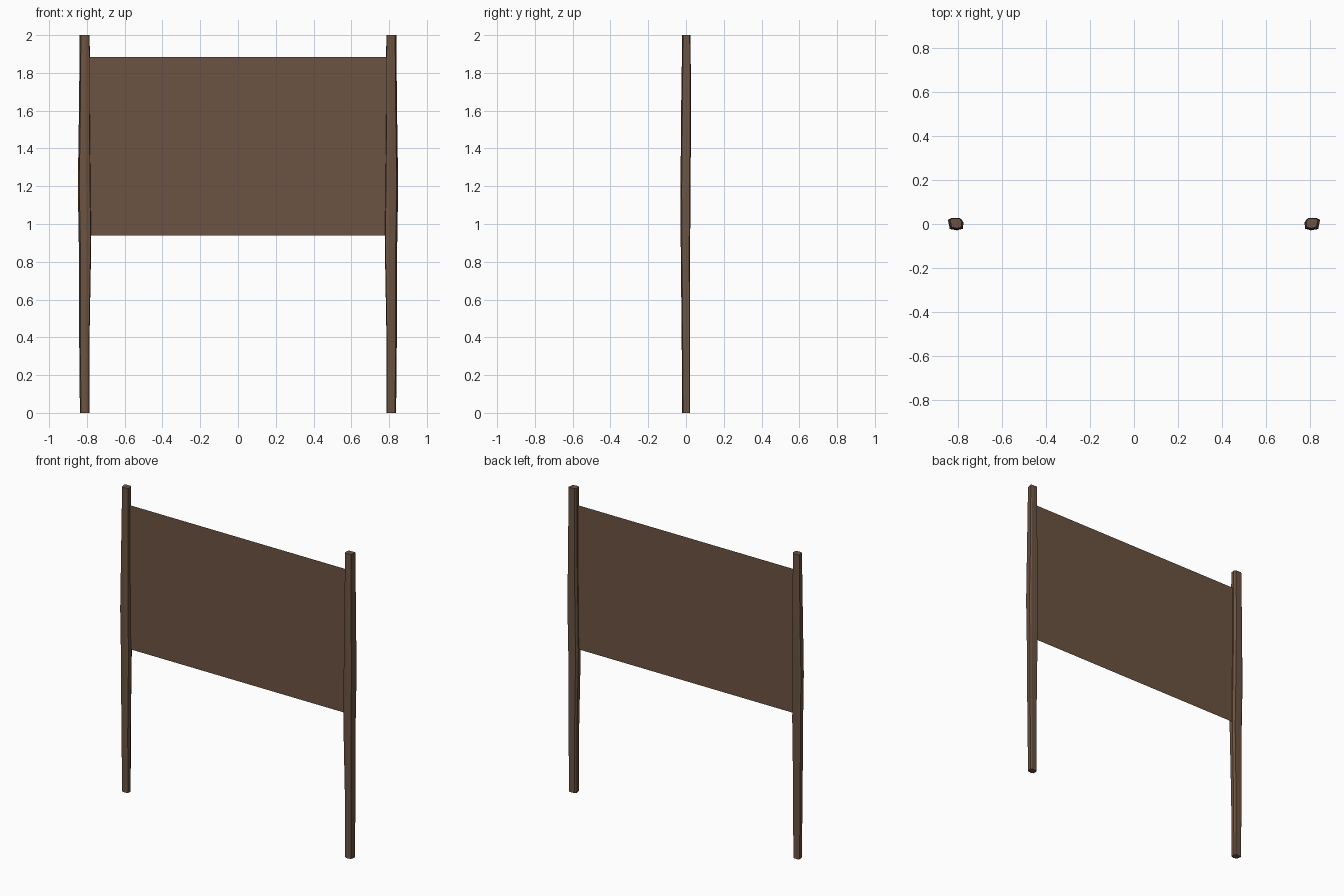
import bpy, bmesh

if "Cube" in bpy.data.objects:
    bpy.data.objects.remove(bpy.data.objects["Cube"])

wood = bpy.data.materials.new("brown_wood")
wood.diffuse_color = (0.150, 0.088, 0.054, 1)
wood.use_nodes = True
wood.node_tree.nodes["Principled BSDF"].inputs["Base Color"].default_value = wood.diffuse_color


def make(name, bm):
    bmesh.ops.recalc_face_normals(bm, faces=bm.faces)
    me = bpy.data.meshes.new(name)
    bm.to_mesh(me)
    bm.free()
    me.materials.append(wood)
    ob = bpy.data.objects.new(name, me)
    bpy.context.collection.objects.link(ob)
    return ob


# Unit cross-section of a roughly hewn post (u: outer to inner, v: front to back)
SECTION = [(0.0, 0.9), (0.12, 0.12), (0.6, 0.0), (0.95, 0.12),
           (1.0, 0.7), (0.85, 1.0), (0.15, 1.0)]
# z, outer x, inner x, front y, back y
RINGS = [(0.00, 0.837, 0.787, -0.020, 0.022),
         (0.40, 0.841, 0.786, -0.023, 0.022),
         (0.90, 0.843, 0.777, -0.028, 0.022),
         (1.20, 0.848, 0.780, -0.029, 0.024),
         (1.60, 0.842, 0.784, -0.026, 0.027),
         (2.00, 0.838, 0.785, -0.020, 0.024)]


# Posts, lofted through the rings and mirrored left to right
def post(name, side):
    bm = bmesh.new()
    rings = [[bm.verts.new((side * (xo + (xi - xo) * u), y0 + (y1 - y0) * v, z))
              for u, v in SECTION] for z, xo, xi, y0, y1 in RINGS]
    n = len(SECTION)
    for a, b in zip(rings, rings[1:]):
        for i in range(n):
            j = (i + 1) % n
            bm.faces.new((a[i], a[j], b[j], b[i]))
    bm.faces.new(rings[0])
    bm.faces.new(rings[-1])
    make(name, bm)


post("left_post", -1)
post("right_post", 1)

# Flat sign panel, a single sheet between the posts
bm = bmesh.new()
bm.faces.new([bm.verts.new(p) for p in
              ((-0.80, 0, 0.94), (0.80, 0, 0.94), (0.80, 0, 1.885), (-0.80, 0, 1.885))])
make("sign_panel", bm)
